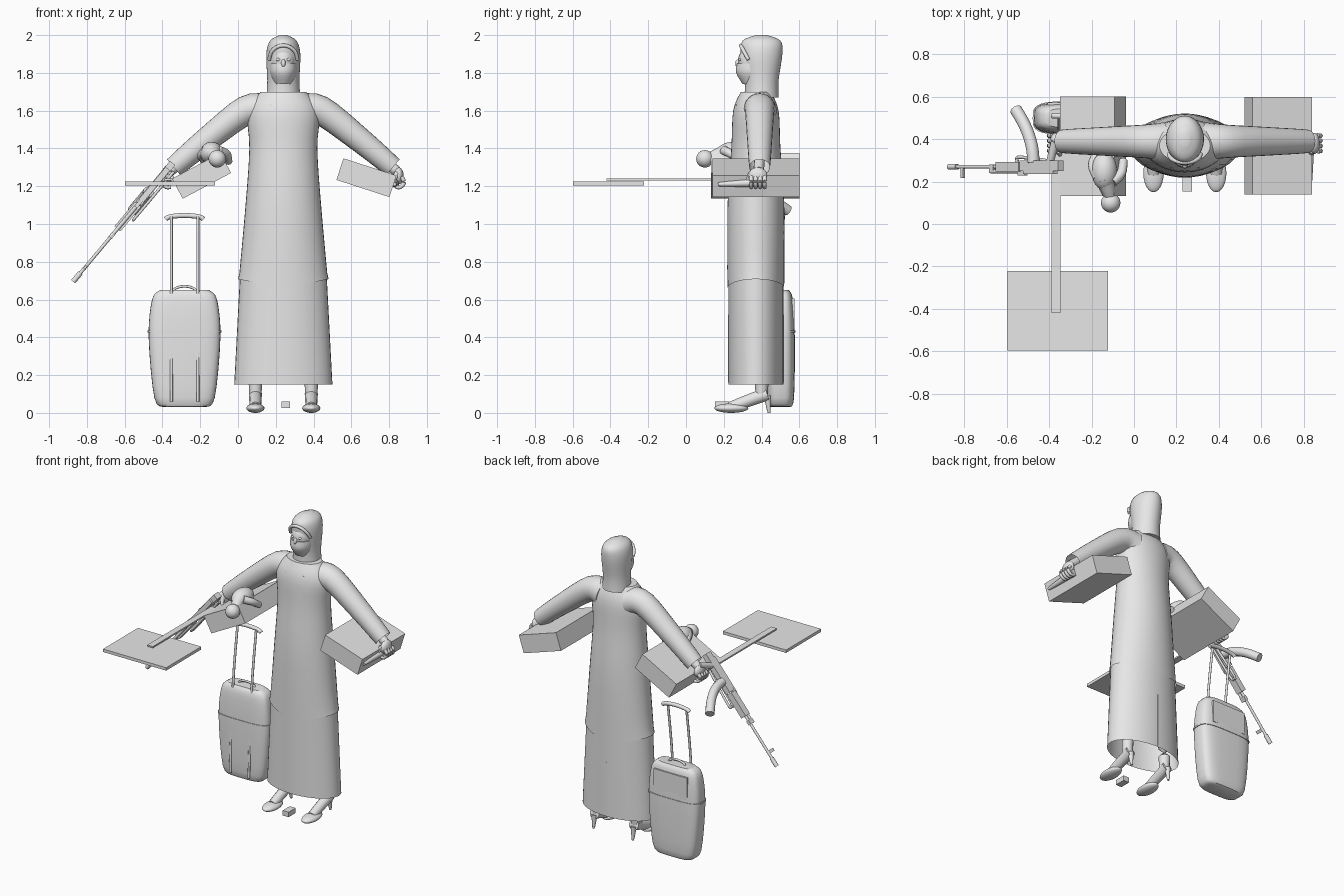
import bpy, bmesh
from math import sin, cos, pi, tau, radians, copysign
from mathutils import Vector, Matrix
from mathutils.geometry import interpolate_bezier

cube = bpy.data.objects.get("Cube")
if cube:
    bpy.data.objects.remove(cube, do_unlink=True)

grey = bpy.data.materials.new("plain_grey")
grey.use_nodes = True
grey.diffuse_color = (.8, .8, .8, 1)
grey.node_tree.nodes["Principled BSDF"].inputs["Base Color"].default_value = grey.diffuse_color
made = []


def finish(name, bm):
    bmesh.ops.recalc_face_normals(bm, faces=bm.faces)
    mesh = bpy.data.meshes.new(name)
    bm.to_mesh(mesh)
    bm.free()
    mesh.materials.append(grey)
    ob = bpy.data.objects.new(name, mesh)
    bpy.context.collection.objects.link(ob)
    made.append(ob)
    return ob


def smooth(points, steps=5):
    # rounded path through a few points
    pts = [Vector(p) for p in points]
    last = len(pts) - 1
    path = []
    for i in range(last):
        before, here = pts[max(i - 1, 0)], pts[i]
        there, after = pts[i + 1], pts[min(i + 2, last)]
        path += interpolate_bezier(here, here + (there - before) / 6,
                                   there - (after - here) / 6, there, steps)[:-1]
    return path + [pts[last]]


def oval(centre, width, depth, sides, power=1):
    # a power below one squares off the outline
    def bend(value):
        return copysign(abs(value) ** power, value)
    angles = [tau * i / sides for i in range(sides)]
    return [Vector(centre) + Vector((width * bend(cos(a)), depth * bend(sin(a)), 0)) for a in angles]


def loft(name, rings, bottom=True, top=True):
    bm = bmesh.new()
    loops = [[bm.verts.new(p) for p in ring] for ring in rings]
    for low, high in zip(loops, loops[1:]):
        for i in range(len(low)):
            bm.faces.new((low[i - 1], low[i], high[i], high[i - 1]))
    if bottom:
        bm.faces.new(loops[0])
    if top:
        bm.faces.new(loops[-1])
    return finish(name, bm)


def stack(name, x, y, sections, power=1, bottom=True, top=True):
    # sections are (height, half width, half depth)
    rings = [oval((x, y, z), width, depth, 40, power) for z, width, depth in smooth(sections)]
    return loft(name, rings, bottom, top)


def tube(name, points, start, end=None, frame=Matrix(), sides=12, top=True):
    path = [frame @ p for p in smooth(points)]
    end = end or start
    last = len(path) - 1
    rings = []
    for i, p in enumerate(path):
        turn = (path[min(i + 1, last)] - path[max(i - 1, 0)]).to_track_quat('Z', 'Y')
        radius = start + (end - start) * i / last
        rings.append([p + turn @ q for q in oval((0, 0, 0), radius, radius, sides)])
    return loft(name, rings, True, top)


def arc(x, y, z, width, height, lean=0):
    angles = [pi * i / 6 for i in range(7)]
    return [(x + width * cos(a), y - lean * sin(a), z + height * sin(a)) for a in angles]


def ball(name, centre, radii):
    bm = bmesh.new()
    place = Matrix.Translation(centre) @ Matrix.Diagonal((*radii, 1))
    bmesh.ops.create_uvsphere(bm, u_segments=24, v_segments=16, radius=1, matrix=place)
    return finish(name, bm)


def box(name, centre, size, tilt=0, frame=Matrix()):
    bm = bmesh.new()
    place = Matrix.Translation(centre) @ Matrix.Rotation(radians(tilt), 4, 'Y')
    bmesh.ops.create_cube(bm, size=1, matrix=frame @ place @ Matrix.Diagonal((*size, 1)))
    return finish(name, bm)


# Long dress: open skirt under an upper part whose hem dips in the middle
body_x, dress_y = .24, .37
stack("skirt", body_x, dress_y, [(.15, .26, .145), (.72, .23, .145)], bottom=False, top=False)
dress = stack("dress_upper", body_x, dress_y,
              [(.66, .24, .15), (1.1, .2, .15), (1.4, .18, .13), (1.6, .19, .12), (1.7, .12, .08)],
              bottom=False)
for vert in dress.data.vertices[:40]:
    vert.co.z += abs(vert.co.x - body_x) / 5
for side, y in (("front", .225), ("back", .515)):
    box(side + "_slit", (body_x, y, .34), (.006, .006, .36))
box("collar_seam", (body_x, .27, 1.63), (.14, .01, .006))

# Head scarf, face and veil
scarf_y = .4
stack("head_scarf", body_x, scarf_y,
      [(1.67, .09, .09), (1.76, .085, .09), (1.9, .09, .11), (1.97, .07, .1), (2, .02, .03)])
ball("face", (body_x, .355, 1.86), (.066, .08, .085))
stack("face_veil", body_x, .35, [(1.74, .045, .05), (1.8, .07, .084), (1.85, .07, .08)])
ball("nose", (body_x, .275, 1.85), (.012, .014, .022))
tube("scarf_brim", arc(body_x, .33, 1.87, .075, .075, lean=.04), .01)

# Arms, hands, legs and heeled shoes on both sides
for side, s in (("left", 1), ("right", -1)):
    def out(distance):
        return body_x + s * distance

    sleeve = [(.1, 1.6), (.2, 1.6), (.4, 1.45), (.58, 1.3)]
    tube(side + "_sleeve", [(out(d), .39, z) for d, z in sleeve], .09, .055, sides=24, top=False)
    tube(side + "_wrist", [(out(.5), .39, 1.36), (out(.6), .385, 1.28)], .028)
    ball(side + "_palm", (out(.61), .38, 1.255), (.027, .05, .045))
    for i in range(4):
        y = .345 + i / 42
        curl = [(.625, 1.25), (.64, 1.22), (.62, 1.195), (.595, 1.195)]
        tube(side + "_finger", [(out(d), y, z) for d, z in curl], .012, .009)
    tube(side + "_thumb", [(out(.6), .345, 1.27), (out(.58), .315, 1.21)], .014, .008)
    foot_x = out(.148)
    ball(side + "_eye", (out(.027), .285, 1.87), (.012, .008, .008))
    tube(side + "_leg", [(foot_x, .4, .09), (foot_x, .4, .3), (foot_x, .38, .5)], .032, .05)
    ball(side + "_shoe_toe", (foot_x, .24, .025), (.048, .09, .025))
    tube(side + "_shoe_arch", [(foot_x, .24, .03), (foot_x, .33, .065), (foot_x, .43, .1)], .03, .035)
    tube(side + "_shoe_heel", [(foot_x, .43, .09), (foot_x, .44, 0)], .02, .007)

# Tilted boxes, flat board, bar and floor block
box("left_box", (.68, .37, 1.245), (.295, .46, .12), tilt=18)
box("right_box", (-.193, .367, 1.255), (.29, .47, .12), tilt=-28)
box("flat_board", (-.36, -.41, 1.215), (.476, .376, .02))
box("board_bar", (-.368, -.02, 1.236), (.042, .8, .01))
box("floor_block", (.252, .19, .044), (.044, .075, .034))
tube("held_handle", [(.828, .42, 1.22), (.828, .17, 1.21)], .027, .01)

# Curved ornament resting on the right box
ball("ornament_body", (-.14, .25, 1.375), (.06, .09, .06))
tube("ornament_neck", [(-.14, .22, 1.38), (-.11, .12, 1.35)], .05, .024)
ball("ornament_ball", (-.11, .1, 1.345), [.046] * 3)
tube("ornament_arm", [(-.1, .2, 1.39), (-.06, .24, 1.37), (-.05, .3, 1.33)], .025, .02)
tube("ornament_leg", [(-.17, .22, 1.39), (-.195, .28, 1.36), (-.17, .34, 1.33)], .025, .02)

# Suitcase with sliding handle
case_x, case_y, boxy = -.283, .5, .55
stack("suitcase", case_x, case_y,
      [(.03, .11, .05), (.08, .16, .072), (.4, .19, .076), (.6, .172, .066), (.65, .13, .045)], boxy)
stack("case_seam", case_x, case_y, [(.425, .195, .079), (.435, .195, .079)], boxy)
box("case_back_panel", (case_x, .568, .53), (.25, .012, .15))
for offset in (-.07, .07):
    x = case_x + offset
    tube("handle_rod", [(x, .42, .06), (x, .45, .64), (x, .5, 1.04)], .008)
tube("handle_grip", arc(case_x, .51, 1.025, .1, .02), .013)
tube("carry_strap", arc(case_x, case_y, .64, .062, .03), .007)

# Rifle: local x runs to the muzzle, local y towards the magazine
gun = Matrix.Translation((-.365, .27, 1.3)) @ Matrix.Rotation(radians(130), 4, 'Y')
blocks = {"receiver": ((.11, .005, 0), (.28, .05, .036)),
          "cover": ((.12, -.022, 0), (.22, .025, .03)),
          "handguard": ((.34, 0, 0), (.17, .046, .042)),
          "rear_sight": ((.25, -.03, 0), (.05, .02, .02)),
          "front_sight": ((.69, -.026, 0), (.02, .055, .012)),
          "gas_block": ((.47, -.01, 0), (.03, .04, .022))}
for part, (centre, size) in blocks.items():
    box("rifle_" + part, centre, size, frame=gun)
tube("rifle_barrel", [(.4, 0, 0), (.78, 0, 0)], .009, frame=gun)
tube("rifle_muzzle", [(.73, 0, 0), (.79, 0, 0)], .014, frame=gun)
tube("rifle_gas_tube", [(.25, -.022, 0), (.48, -.022, 0)], .01, frame=gun)
tube("rifle_grip", [(.05, .02, 0), (.01, .12, 0)], .018, .02, frame=gun)
magazine = [(.17 + .13 * t * t, .02 + .25 * t, 0) for t in (0, .25, .5, .75, 1)]
tube("rifle_magazine", magazine, .029, frame=gun)
stock = [(0, 0), (.3, .01), (.33, .03), (.3, .045), (.02, .02)]
tube("rifle_folded_stock", [(x, y, .034) for x, y in stock], .008, frame=gun)

# Smooth shading with sharp edges kept
bpy.ops.object.select_all(action='DESELECT')
for ob in made:
    ob.select_set(True)
bpy.context.view_layer.objects.active = made[0]
bpy.ops.object.shade_smooth_by_angle(angle=radians(40))
